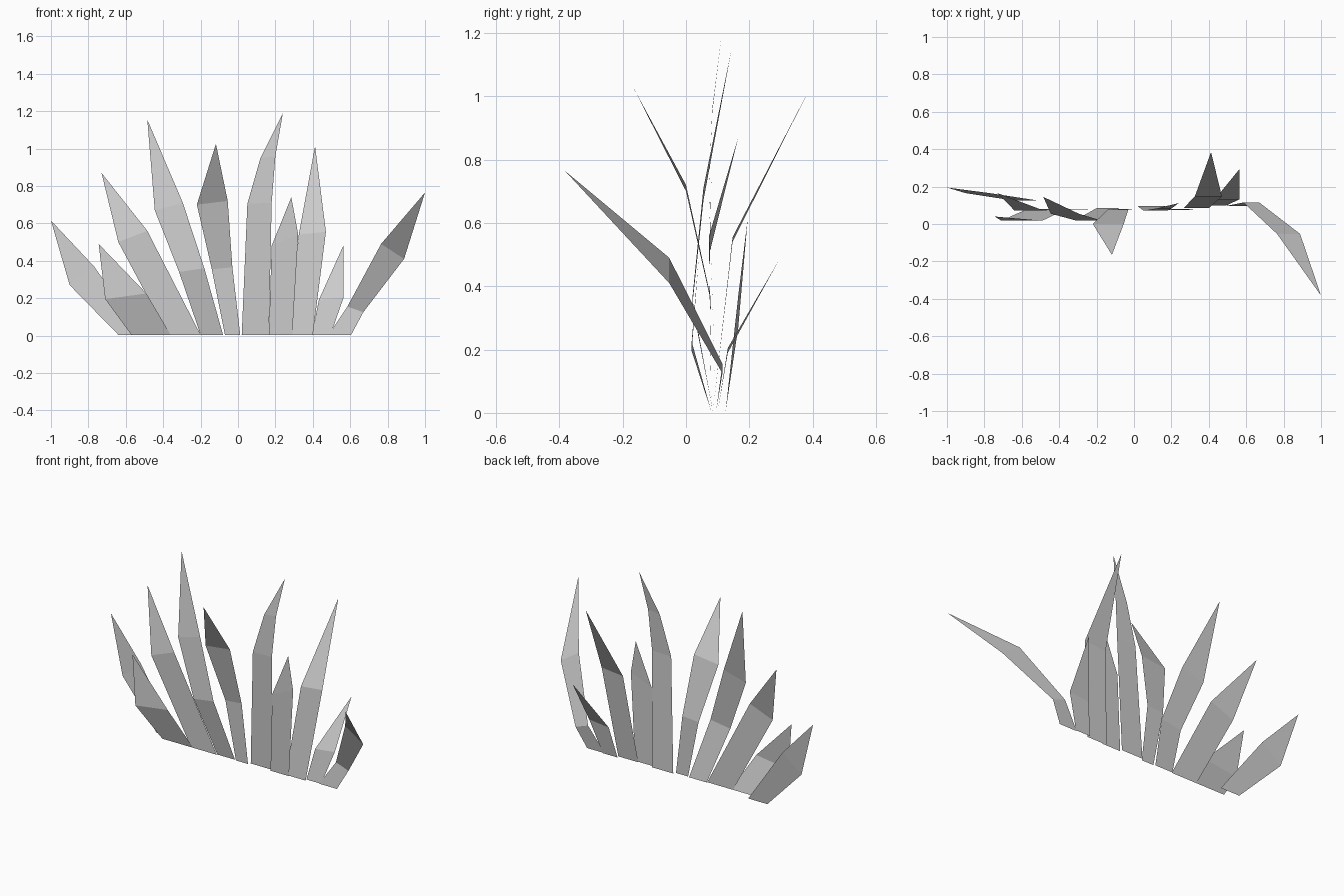
import bpy


def blade(name, base, joints, tip):
    """Flat folded leaf: base (x_left, x_right, y), joints (xl, zl, xr, zr, y), tip (x, y, z)."""
    xl, xr, y = base
    verts = [(xl, y, 0.004), (xr, y, 0.004)]
    faces = []
    for jxl, jzl, jxr, jzr, jy in joints:
        verts += [(jxl, jy, jzl), (jxr, jy, jzr)]
        n = len(verts)
        faces.append((n - 4, n - 3, n - 1, n - 2))
    n = len(verts)
    verts.append(tip)
    faces.append((n - 2, n - 1, n))
    mesh = bpy.data.meshes.new(name)
    mesh.from_pydata(verts, [], faces)
    obj = bpy.data.objects.new(name, mesh)
    bpy.context.collection.objects.link(obj)
    return obj


# Outer left blades
blade("grass_blade_1", (-0.64, -0.51, 0.125), [(-0.90, 0.27, -0.77, 0.37, 0.165)], (-1.0, 0.195, 0.615))
blade("grass_blade_2", (-0.57, -0.36, 0.08), [(-0.71, 0.195, -0.49, 0.225, 0.018)], (-0.745, 0.04, 0.49))
blade("grass_blade_3", (-0.375, -0.2, 0.08), [(-0.64, 0.5, -0.485, 0.56, 0.073)], (-0.73, 0.165, 0.87))

# Tall centre blades
blade("grass_blade_4", (-0.2, -0.08, 0.085),
      [(-0.315, 0.34, -0.18, 0.36, 0.02), (-0.445, 0.67, -0.295, 0.71, 0.055)], (-0.485, 0.145, 1.155))
blade("grass_blade_5", (-0.07, 0.012, 0.08),
      [(-0.14, 0.355, -0.03, 0.365, 0.078), (-0.22, 0.7, -0.055, 0.72, 0.0)], (-0.118, -0.165, 1.025))
blade("grass_blade_6", (0.02, 0.165, 0.095),
      [(0.05, 0.705, 0.18, 0.71, 0.072), (0.12, 0.95, 0.2, 0.96, 0.083)], (0.24, 0.112, 1.19))
blade("grass_blade_7", (0.165, 0.29, 0.08), [(0.18, 0.48, 0.322, 0.54, 0.075)], (0.285, 0.08, 0.74))

# Right blades, leaning back and forward
blade("grass_blade_8", (0.265, 0.4, 0.085), [(0.325, 0.54, 0.47, 0.555, 0.147)], (0.412, 0.385, 1.013))
blade("grass_blade_9", (0.395, 0.495, 0.1), [(0.432, 0.19, 0.565, 0.205, 0.132)], (0.565, 0.295, 0.485))
blade("grass_blade_10", (0.485, 0.605, 0.095),
      [(0.585, 0.155, 0.67, 0.125, 0.115), (0.765, 0.49, 0.888, 0.41, -0.053)], (1.0, -0.383, 0.765))
